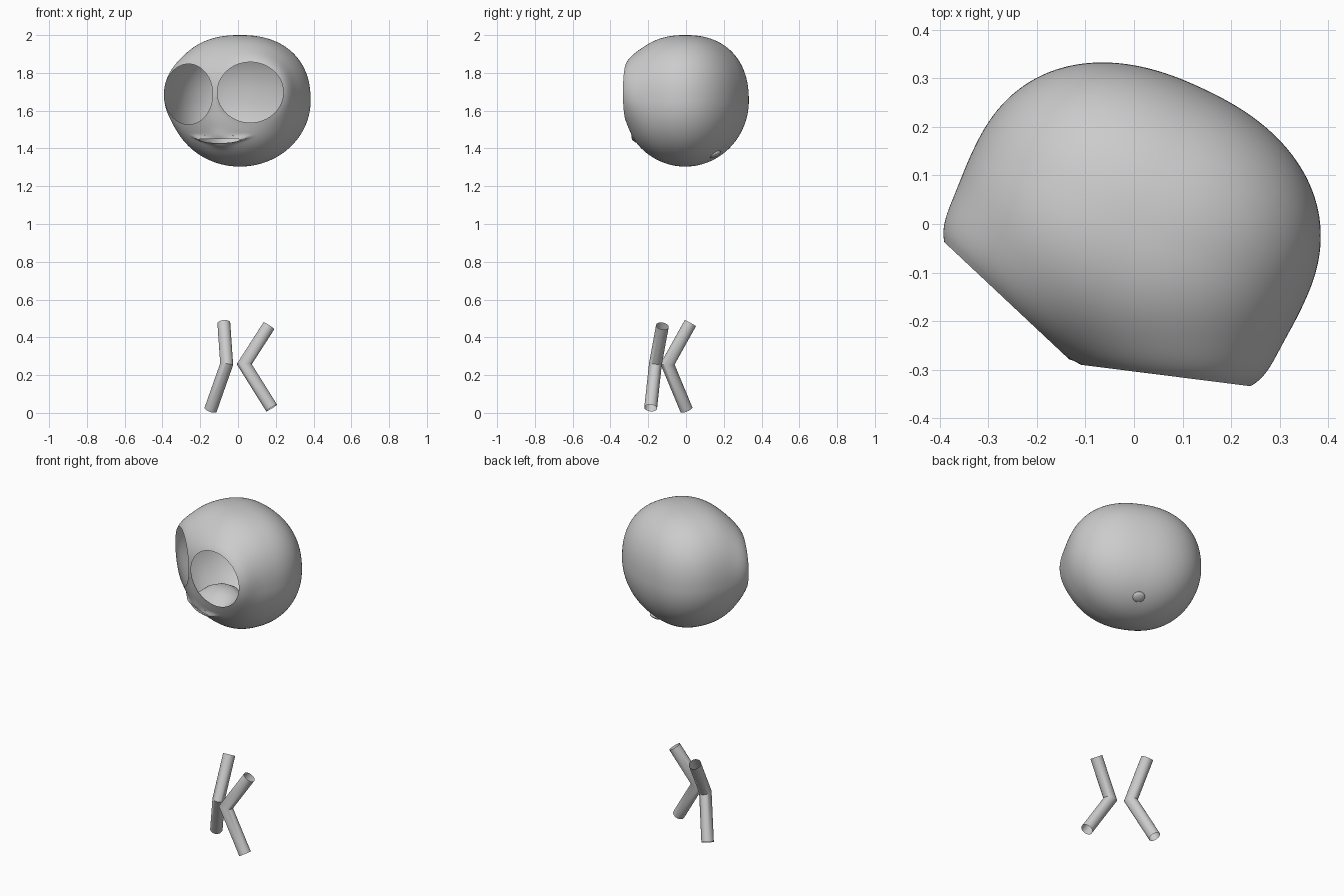
import bpy, bmesh, math
from mathutils import Vector, Matrix

if "Cube" in bpy.data.objects:
    bpy.data.objects.remove(bpy.data.objects["Cube"])

HEAD = Matrix.Translation((0.010, -0.004, 1.652)) @ Matrix.Rotation(math.radians(-25.2), 4, 'Z')
UP = Vector((0, 0, 1))


def finish(name, bm, matrix=None):
    me = bpy.data.meshes.new(name)
    bm.to_mesh(me)
    bm.free()
    ob = bpy.data.objects.new(name, me)
    bpy.context.collection.objects.link(ob)
    if matrix:
        ob.matrix_world = matrix
    bpy.ops.object.select_all(action='DESELECT')
    ob.select_set(True)
    bpy.context.view_layer.objects.active = ob
    bpy.ops.object.shade_smooth_by_angle(angle=math.radians(40))
    return ob


def loft(bm, rings, cap_end=False):
    rows = [[bm.verts.new(p) for p in ring] for ring in rings]
    n = len(rows[0])
    for a, b in zip(rows, rows[1:]):
        for i in range(n):
            j = (i + 1) % n
            bm.faces.new((a[i], a[j], b[j], b[i]))
    if cap_end:
        bm.faces.new(rows[-1])
    bmesh.ops.recalc_face_normals(bm, faces=bm.faces)


def skull(d):
    """Point of the rounded head form in direction d (front is -y)."""
    h = (abs(d.x / 0.375) ** 2.3 + abs(d.y / 0.312) ** 2.3) ** (1 / 2.3)
    p = 2.3 if d.z > 0 else 2.0
    return d * (h ** p + abs(d.z / 0.348) ** p) ** (-1 / p)


class Hole:
    """Elliptical opening; planar rims pull the head surface out to their plane."""

    def __init__(self, centre, tangent, a, b, falloff, lip=None):
        self.c, self.t = Vector(centre), Vector(tangent).normalized()
        self.n = self.t.cross(UP)
        self.a, self.b, self.falloff, self.lip = a, b, falloff, lip

    def locate(self, d):
        """Radius (1 = on the rim) and nearest rim point for direction d."""
        k = self.n.dot(d)
        if k < 0.05:
            return 99, None
        v = d * (self.n.dot(self.c) / k) - self.c
        r = max(math.hypot(v.dot(self.t) / self.a, v.z / self.b), 1e-4)
        rim = self.c + v / r
        if self.lip:
            rim = skull(rim.normalized()) * self.lip
        return r, rim

    def scale(self, d):
        r, rim = self.locate(d)
        if rim is None:
            return 1
        w = math.exp(-(d.angle(rim) / self.falloff) ** 2)
        return 1 + w * (rim.length / skull(rim.normalized()).length - 1)


# Head shell with two open flat-rimmed eye sockets and a mouth slit
holes = [Hole((s * 0.181, -0.255, 0.040 + s * 0.005), (0.951, s * 0.309, 0), 0.176, 0.160, 0.22)
         for s in (-1, 1)]
holes.append(Hole((0.0, -0.255, -0.207), (1, 0, 0), 0.125, 0.016, 0.12, lip=1.04))
bm = bmesh.new()
bmesh.ops.create_uvsphere(bm, u_segments=256, v_segments=160, radius=1)
dirs = {v: v.co.normalized() for v in bm.verts}
for v, d in dirs.items():
    s = 1
    for h in holes:
        s *= h.scale(d)
    v.co = skull(d) * s
for h in holes:
    gone = [v for v, d in dirs.items() if h.locate(d)[0] < 1]
    ring = {e.other_vert(v) for v in gone for f in v.link_faces for e in f.edges if v in e.verts}
    ring |= {w for v in gone for f in v.link_faces for w in f.verts}
    ring -= set(gone)
    for v in ring:
        v.co = h.locate(dirs[v])[1]
    for v in gone:
        del dirs[v]
    bmesh.ops.delete(bm, geom=gone, context='VERTS')
finish("head_shell", bm, HEAD)

# Mouth pocket behind the lips: depth, half width, half height, centre height
pocket = [(-0.260, 0.125, 0.017, -0.207), (-0.235, 0.128, 0.030, -0.203),
          (-0.200, 0.133, 0.055, -0.195), (-0.140, 0.135, 0.075, -0.187),
          (-0.070, 0.120, 0.072, -0.185), (-0.020, 0.085, 0.050, -0.185),
          (0.000, 0.040, 0.022, -0.185)]
bm = bmesh.new()
rings = []
for y, w, hh, zc in pocket:
    ring = []
    for i in range(48):
        a = math.tau * i / 48
        x = w * math.cos(a)
        ring.append((x, y + 1.1 * x * x, zc + hh * math.sin(a)))
    rings.append(ring)
loft(bm, rings, cap_end=True)
finish("mouth_pocket", bm, HEAD)

# Small neck nub at the lower back
bm = bmesh.new()
axis = Vector((0, 0.45, -0.89))
bmesh.ops.create_uvsphere(bm, u_segments=24, v_segments=12, radius=1,
                          matrix=Matrix.Translation((0.01, 0.178, -0.283))
                          @ UP.rotation_difference(axis).to_matrix().to_4x4()
                          @ Matrix.Diagonal((0.034, 0.034, 0.014, 1)))
finish("neck_nub", bm, HEAD)


# Bent open tube legs with a mitred knee
def leg(name, top, knee, foot, radius=0.034, sides=24):
    top, knee, foot = Vector(top), Vector(knee), Vector(foot)
    d1, d2 = (knee - top).normalized(), (foot - knee).normalized()
    side = d1.cross(d2).normalized()
    mitre = (d1 + d2).normalized()

    def circle(centre, d):
        other = d.cross(side)
        return [centre + radius * (math.cos(math.tau * i / sides) * side
                                   + math.sin(math.tau * i / sides) * other)
                for i in range(sides)]

    bend = [p - d1 * ((p - knee).dot(mitre) / d1.dot(mitre)) for p in circle(knee, d1)]
    bm = bmesh.new()
    loft(bm, [circle(top, d1), bend, circle(foot, d2)])
    finish(name, bm)


leg("leg_right", (-0.075, 0.023, 0.475), (-0.060, -0.098, 0.258), (-0.145, 0.002, 0.017))
leg("leg_left", (0.163, -0.125, 0.460), (0.033, -0.162, 0.258), (0.178, -0.187, 0.026))
